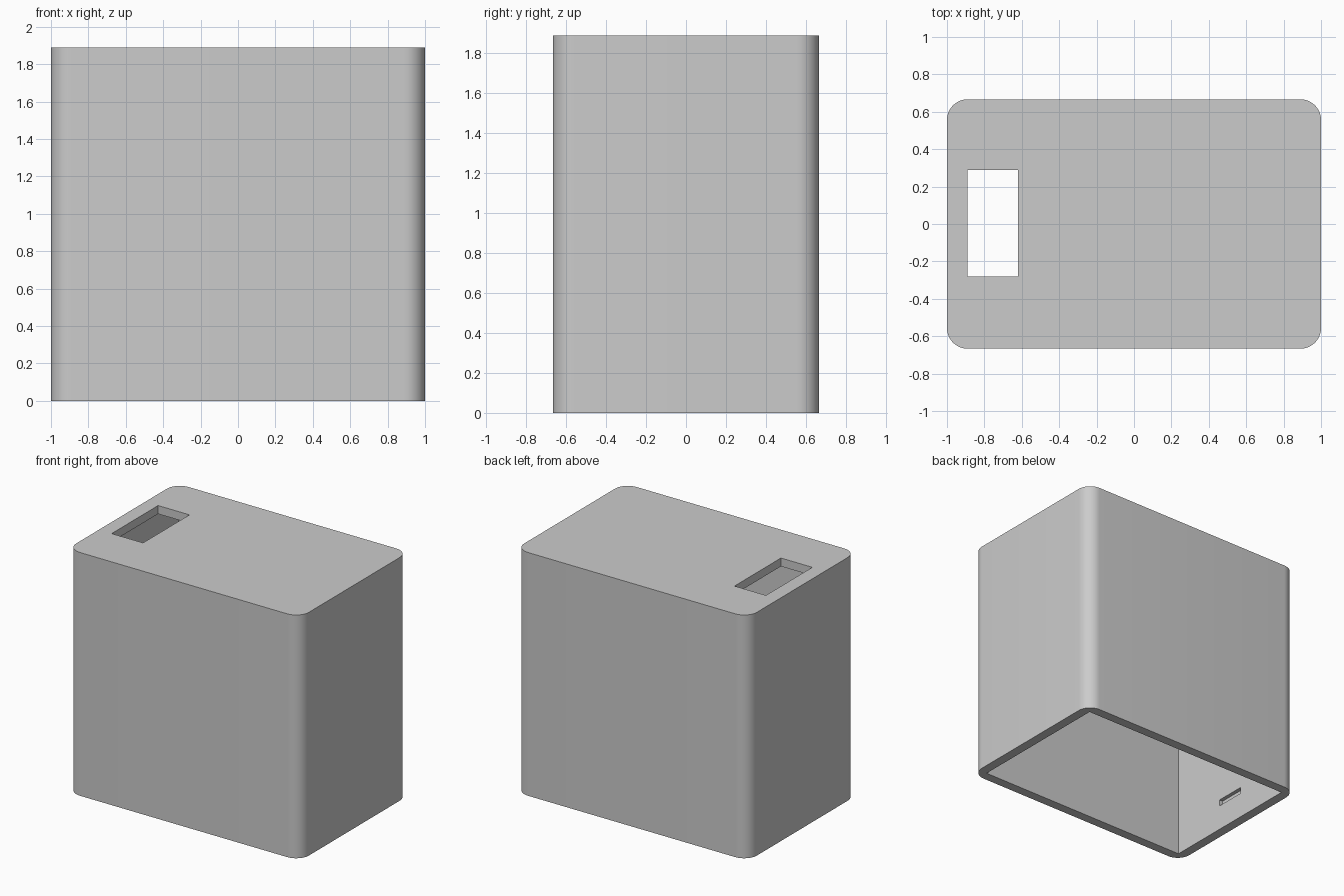
import bpy, bmesh
from mathutils import Vector

default = bpy.data.objects.get("Cube")
if default:
    bpy.data.objects.remove(default, do_unlink=True)

WIDTH, DEPTH, HEIGHT = 2.0, 1.333, 1.89
WALL, ROOF, CORNER = 0.075, 0.065, 0.11

grey = bpy.data.materials.new("light grey plastic")
grey.use_nodes = True
colour = (0.6, 0.6, 0.6, 1)
grey.diffuse_color = colour
grey.node_tree.nodes["Principled BSDF"].inputs["Base Color"].default_value = colour


def box(name, low, high, corner=0):
    """Box between two corners, optionally with rounded upright edges."""
    low, high = Vector(low), Vector(high)
    bm = bmesh.new()
    bmesh.ops.create_cube(bm, size=1)
    bmesh.ops.scale(bm, vec=high - low, verts=bm.verts)
    bmesh.ops.translate(bm, vec=(low + high) / 2, verts=bm.verts)
    if corner:
        upright = [e for e in bm.edges
                   if abs(e.verts[0].co.z - e.verts[1].co.z) > 0.1]
        bmesh.ops.bevel(bm, geom=upright, offset=corner, segments=12,
                        profile=0.5, affect='EDGES')
    mesh = bpy.data.meshes.new(name)
    bm.to_mesh(mesh)
    bm.free()
    mesh.materials.append(grey)
    obj = bpy.data.objects.new(name, mesh)
    bpy.context.collection.objects.link(obj)
    return obj


def cut(target, cutter):
    """Subtract the cutter from the target and discard it."""
    cutter.hide_render = True
    mod = target.modifiers.new("cut", 'BOOLEAN')
    mod.operation, mod.solver, mod.object = 'DIFFERENCE', 'EXACT', cutter
    bpy.context.view_layer.objects.active = target
    bpy.ops.object.modifier_apply(modifier=mod.name)
    bpy.data.objects.remove(cutter, do_unlink=True)


# Outer shell with rounded upright corners
hx, hy = WIDTH / 2, DEPTH / 2
case = box("case_shell", (-hx, -hy, 0), (hx, hy, HEIGHT), CORNER)

# Square-cornered cavity, open at the bottom
ix, iy = hx - WALL, hy - WALL
cut(case, box("cavity_cutter", (-ix, -iy, -0.2), (ix, iy, HEIGHT - ROOF)))

# Rectangular window through the roof
cut(case, box("window_cutter", (-0.89, -0.28, HEIGHT - 0.3),
              (-0.62, 0.29, HEIGHT + 0.2)))

# Shallow lid catch grooves in the two end walls
for side in (-1, 1):
    inner, outer = side * (ix - 0.05), side * (ix + 0.03)
    cut(case, box("groove_cutter", (min(inner, outer), -0.12, 0.2),
                  (max(inner, outer), 0.12, 0.25)))

# Smooth corners, crisp edges elsewhere
bpy.ops.object.select_all(action='DESELECT')
case.select_set(True)
bpy.context.view_layer.objects.active = case
bpy.ops.object.shade_smooth_by_angle(angle=0.5)
